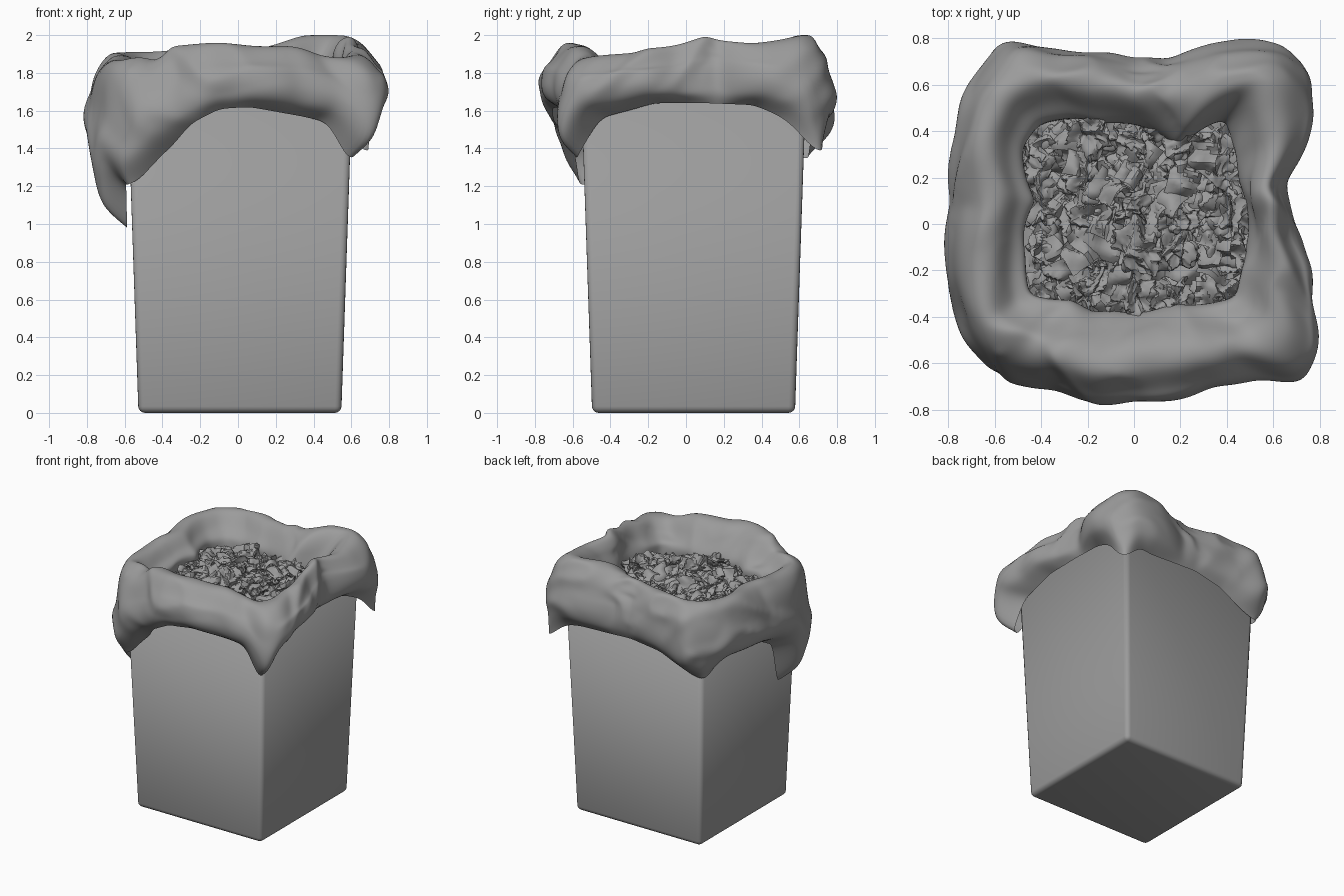
import bpy, bmesh, math, random
from mathutils import Vector, Matrix, Euler, noise

if "Cube" in bpy.data.objects:
    bpy.data.objects.remove(bpy.data.objects["Cube"])

random.seed(4)
CX, CY = 0.01, 0.04
N, M = 180, 34          # columns round the bag, samples across its roll
grey = bpy.data.materials.new("dark_grey")
grey.diffuse_color = (0.33, 0.33, 0.33, 1)
grey.use_nodes = True
grey.node_tree.nodes["Principled BSDF"].inputs["Base Color"].default_value = grey.diffuse_color


def add_object(name, bm, angle=None):
    """Mesh object; smooth everywhere, or smooth below a given edge angle."""
    me = bpy.data.meshes.new(name)
    bm.to_mesh(me)
    bm.free()
    me.materials.append(grey)
    ob = bpy.data.objects.new(name, me)
    bpy.context.collection.objects.link(ob)
    me.shade_smooth()
    if angle:
        bpy.ops.object.select_all(action='DESELECT')
        bpy.context.view_layer.objects.active = ob
        ob.select_set(True)
        bpy.ops.object.shade_smooth_by_angle(angle=math.radians(angle))
    return ob


def ring_table(pairs, passes=3):
    """Periodic (degrees, value) pairs -> N smoothed samples."""
    p = sorted((a % 360, v) for a, v in pairs)
    p = [(p[-1][0] - 360, p[-1][1])] + p + [(p[0][0] + 360, p[0][1])]
    out = []
    for i in range(N):
        a = 360 * i / N
        for (a0, v0), (a1, v1) in zip(p, p[1:]):
            if a0 <= a <= a1 and a1 > a0:
                out.append(v0 + (v1 - v0) * (a - a0) / (a1 - a0))
                break
    for _ in range(passes):
        out = [(out[i - 1] + 2 * out[i] + out[(i + 1) % N]) / 4 for i in range(N)]
    return out


def polar(points):
    return [(math.degrees(math.atan2(y, x)), math.hypot(x, y)) for x, y in points]


def catmull(pts, t):
    s = t * (len(pts) - 1)
    i = min(int(s), len(pts) - 2)
    f = s - i
    a, b, c, d = (pts[min(max(k, 0), len(pts) - 1)] for k in (i - 1, i, i + 1, i + 2))
    return 0.5 * (2 * b + (c - a) * f + (2 * a - 5 * b + 4 * c - d) * f * f
                  + (3 * b - a - 3 * c + d) * f ** 3)


def half_width(z):
    return 0.537 + 0.034 * z


def wall_radius(a, z):
    """Distance from the axis to the bin wall in direction a."""
    c, s, h = math.cos(a), math.sin(a), half_width(z)
    rx = (h + math.copysign(CX, c)) / max(abs(c), 1e-6)
    ry = (h + math.copysign(CY, s)) / max(abs(s), 1e-6)
    return min(rx, ry)


# Bin: tapered open box with rounded edges
bm = bmesh.new()
bmesh.ops.create_cube(bm, size=2)
for v in bm.verts:
    z = 1.76 if v.co.z > 0 else 0
    h = half_width(z)
    v.co = (CX + v.co.x * h, CY + v.co.y * h, z)
bmesh.ops.bevel(bm, geom=[e for e in bm.edges if min(v.co.z for v in e.verts) < 1],
                offset=0.035, segments=4, profile=0.5, affect='EDGES')
bm.normal_update()
bmesh.ops.delete(bm, geom=[f for f in bm.faces if f.normal.z > 0.9], context='FACES')
bin_body = add_object("bin_body", bm, 30)
mod = bin_body.modifiers.new("wall", 'SOLIDIFY')
mod.thickness, mod.offset = 0.02, -1

# Bag: opening, outer bulge, crest height, hem height and hem flare round the bin
inner = ring_table(polar([
    (-.4, .43), (-.47, .32), (-.42, .1), (-.48, -.15), (-.455, -.31), (-.28, -.335),
    (-.1, -.38), (.2, -.35), (.43, -.31), (.45, -.19), (.5, -.02), (.46, .18), (.43, .32),
    (.4, .47), (.2, .35), (.07, .43), (-.15, .44)]), 2)
outer = ring_table(polar([
    (.67, .75), (.76, .66), (.79, .5), (.71, .26), (.655, .18), (.71, -.04), (.78, -.2), (.765, -.37),
    (.8, -.54), (.74, -.7), (.56, -.67), (.33, -.71), (0, -.77), (-.18, -.79), (-.36, -.71), (-.58, -.67),
    (-.73, -.5), (-.8, -.26), (-.78, .09), (-.77, .41), (-.68, .63), (-.555, .79), (-.36, .75),
    (0, .71), (.15, .72), (.37, .795), (.55, .78)]), 2)
crest = ring_table([
    (0, 1.97), (10, 2.0), (30, 1.96), (45, 1.99), (60, 2.0), (75, 1.95), (95, 1.93), (135, 1.9),
    (180, 1.9), (215, 1.85), (222, 1.89), (229, 1.86), (238, 1.94), (270, 1.96), (298, 1.94),
    (315, 1.88), (335, 1.91)])
hem = ring_table([
    (-50, 1.54), (-44, 1.28), (-37, 1.56), (-15, 1.64), (10, 1.64), (30, 1.63), (39, 1.55), (46, 1.34),
    (52, 1.5), (70, 1.51), (90, 1.52), (110, 1.48), (128, 1.36), (135, 1.34), (145, 1.44), (165, 1.43),
    (185, 1.38), (198, 1.3), (207, .9), (215, 1.22), (225, 1.2), (235, 1.36), (250, 1.53),
    (262, 1.61), (275, 1.62), (300, 1.57)], 2)
flare = ring_table([(0, .03), (30, .04), (46, .15), (58, .06), (90, .05), (130, .03), (195, .04),
                    (207, .03), (222, .03), (240, .06), (252, .16), (268, .15), (285, .09),
                    (306, .03), (315, .06), (324, .03)], 2)

bm = bmesh.new()
cols = []
for i in range(N):
    a = 2 * math.pi * i / N
    d = Vector((math.cos(a), math.sin(a), 0))
    ri, ro, c, h = inner[i], outer[i], crest[i], hem[i]
    rh = wall_radius(a, h) + flare[i]
    mix = lambda p, q, t: p + (q - p) * t
    prof = [(ri + .02, 1.5), (ri + .01, 1.63), (ri, 1.75), (mix(ri, ro, .2), c - .09), (mix(ri, ro, .42), c - .01),
            (mix(ri, ro, .64), c - .01), (mix(ri, ro, .84), c - .09), (mix(ri, ro, .95), mix(h, c, .6)),
            (ro, mix(h, c, .36)), (mix(rh, ro, .75), mix(h, c, .15)), (rh, h)]
    pts = [Vector(p) for p in prof]
    col = []
    for j in range(M):
        t = j / (M - 1)
        r, z = catmull(pts, t)
        q = d * r
        w = max(0, math.sin(math.pi * min(1, t))) ** .6
        # broad dents plus a few creased folds
        n1 = noise.noise(Vector((q.x * 2.6, q.y * 2.6, z * 3 + 2)))
        n2 = noise.noise(Vector((q.x * 3 + z * 2.5, q.y * 3 - z * 2.5, z * 2 + 7)))
        fold = .35 - min(.7, abs(n2) * 2.2)
        r += w * (.035 * n1 + .035 * fold)
        z += w * (.02 * n1 + .015 * fold) * (1 if t < .7 else .3)
        if t > .55:
            r = max(r, wall_radius(a, min(z, 1.76)) + .012)
        col.append(bm.verts.new((d.x * r, d.y * r, min(z, 2.0))))
    cols.append(col)
for i in range(N):
    a, b = cols[i], cols[(i + 1) % N]
    for j in range(M - 1):
        bm.faces.new((a[j], b[j], b[j + 1], a[j + 1]))
bmesh.ops.recalc_face_normals(bm, faces=bm.faces)
bag = add_object("bag_liner", bm)
bag.modifiers.new("soft", 'SUBSURF').levels = 1


def pile_height(x, y):
    return 1.77 - .4 * (x * x + (y - .04) ** 2)


def random_offset():
    return Vector([random.uniform(-50, 50) for _ in range(3)])


# Rubbish: crumpled paper balls and torn sheets heaped in the opening
bm = bmesh.new()
for gx in range(5):
    for gy in range(5):
        x = -.38 + .19 * gx + random.uniform(-.03, .03)
        y = -.29 + .165 * gy + random.uniform(-.03, .03)
        vs = bmesh.ops.create_icosphere(bm, subdivisions=5, radius=1)['verts']
        off = random_offset()
        for v in vs:                       # ridged creases on a lumpy ball
            p = v.co * 1.1 + off
            ridge = abs(noise.noise(p * 1.3)) * 1.1 + abs(noise.noise(p * 2.7)) * .45
            v.co = v.co * (1.25 - ridge) + noise.noise_vector(p * .9) * .35
        r = random.uniform(.085, .12)
        m = Matrix.Translation((x, y, pile_height(x, y) - .03 + random.uniform(-.03, .02)))
        bmesh.ops.transform(bm, verts=vs, matrix=m @ Matrix.Diagonal((r, r, r * .85, 1)))
for k in range(75):
    x, y = random.uniform(-.4, .42), random.uniform(-.3, .4)
    vs = bmesh.ops.create_grid(bm, x_segments=9, y_segments=9, size=1)['verts']
    off = random_offset()
    for v in vs:
        v.co.z += abs(noise.noise(v.co * .8 + off)) * 1.3 - .25 * v.co.length_squared
    s = random.uniform(.04, .085)
    rot = Euler((random.gauss(0, .35), random.gauss(0, .35), random.uniform(0, 6.3))).to_matrix().to_4x4()
    z = pile_height(x, y) + random.uniform(-.05, .03)
    bmesh.ops.transform(bm, verts=vs, matrix=Matrix.Translation((x, y, z)) @ rot @ Matrix.Scale(s, 4))
add_object("crumpled_paper", bm, 35)

# Bed of scraps closing the gaps below the heap
bm = bmesh.new()
for v in bmesh.ops.create_grid(bm, x_segments=60, y_segments=60, size=.5)['verts']:
    z = pile_height(v.co.x, v.co.y) - .1
    v.co += Vector((0, .04, z + .12 * abs(noise.noise(v.co * 9))))
add_object("scrap_bed", bm, 35)
